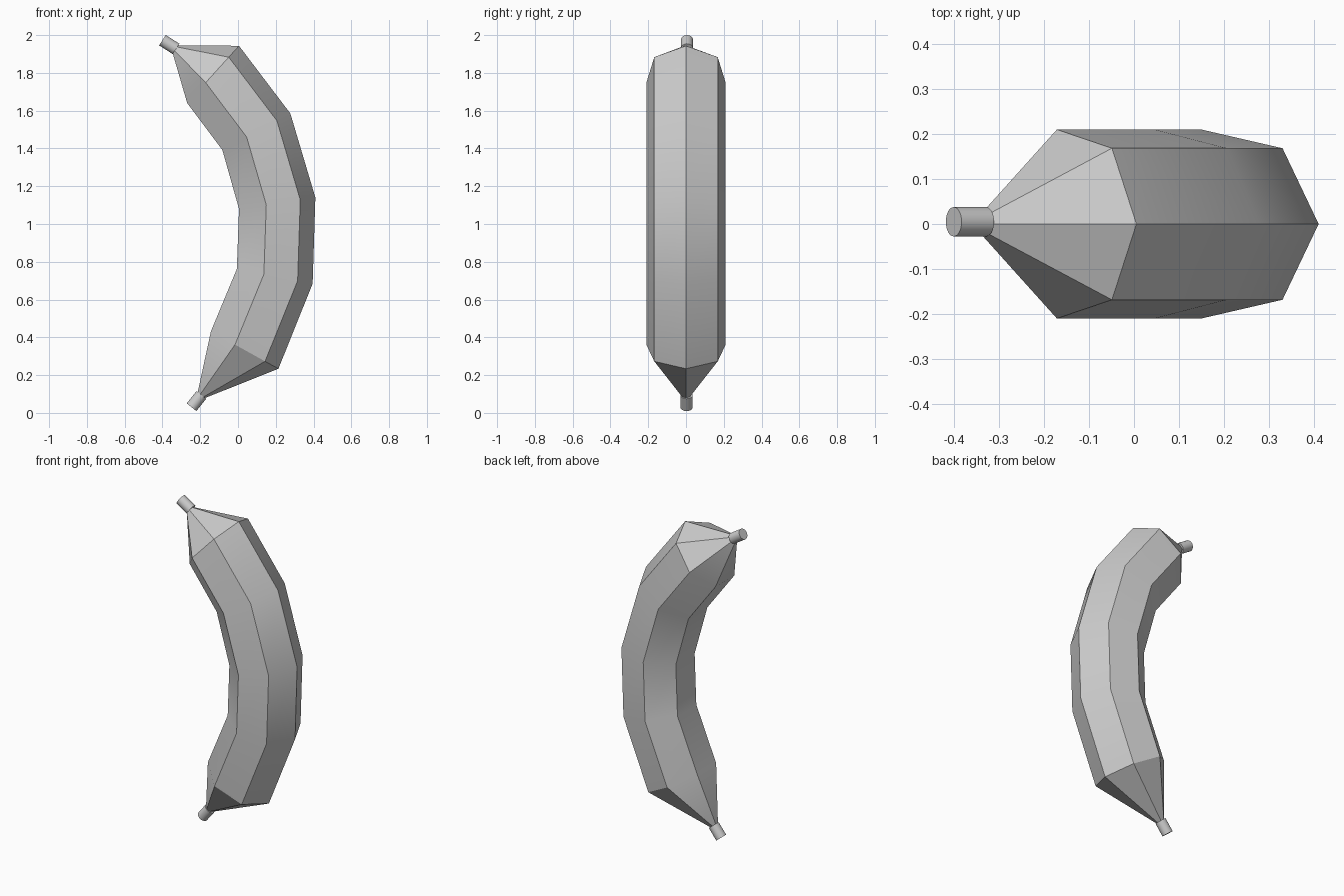
import bpy, bmesh
from math import cos, sin, pi, radians
from mathutils import Vector

if "Cube" in bpy.data.objects:
    bpy.data.objects.remove(bpy.data.objects["Cube"])


def finish(obj):
    bpy.ops.object.select_all(action='DESELECT')
    obj.select_set(True)
    bpy.context.view_layer.objects.active = obj
    bpy.ops.object.shade_smooth_by_angle(angle=radians(30))


# Fruit body: seven-sided rings along a bent spine (x, z, tilt in degrees, radius)
R = 0.215
SPINE = [
    (-0.195, 0.095, -39, 0.026),
    (0.026, 0.338, -29, R),
    (0.184, 0.725, -11, R),
    (0.197, 1.108, 8.5, R),
    (0.088, 1.483, 28.3, R),
    (-0.139, 1.784, 47.8, R),
    (-0.333, 1.923, 60, 0.027),
]
SIDES = 7
bm = bmesh.new()
rings = []
for x, z, tilt, r in SPINE:
    t = radians(tilt)
    out = Vector((cos(t), 0, sin(t)))
    ring = []
    for i in range(SIDES):
        a = 2 * pi * i / SIDES
        ring.append(bm.verts.new(Vector((x, 0, z)) + out * r * cos(a) + Vector((0, r * sin(a), 0))))
    rings.append(ring)
for lo, hi in zip(rings, rings[1:]):
    for i in range(SIDES):
        j = (i + 1) % SIDES
        bm.faces.new((lo[i], lo[j], hi[j], hi[i]))
bm.faces.new(rings[0])
bm.faces.new(rings[-1])
bmesh.ops.recalc_face_normals(bm, faces=bm.faces)
mesh = bpy.data.meshes.new("fruit_body")
bm.to_mesh(mesh)
bm.free()
body = bpy.data.objects.new("fruit_body", mesh)
bpy.context.collection.objects.link(body)
finish(body)


# Short round stubs at both ends
def stub(name, start, end, radius):
    a, b = Vector(start), Vector(end)
    bpy.ops.mesh.primitive_cylinder_add(vertices=32, radius=radius, depth=(b - a).length,
                                        location=(a + b) / 2)
    obj = bpy.context.object
    obj.name = name
    obj.rotation_euler = (b - a).to_track_quat('Z', 'Y').to_euler()
    finish(obj)


stub("top_stem", (-0.328, 0.005, 1.927), (-0.400, 0.005, 1.973), 0.0325)
stub("bottom_tip", (-0.194, 0.003, 0.095), (-0.246, 0.003, 0.030), 0.0325)
